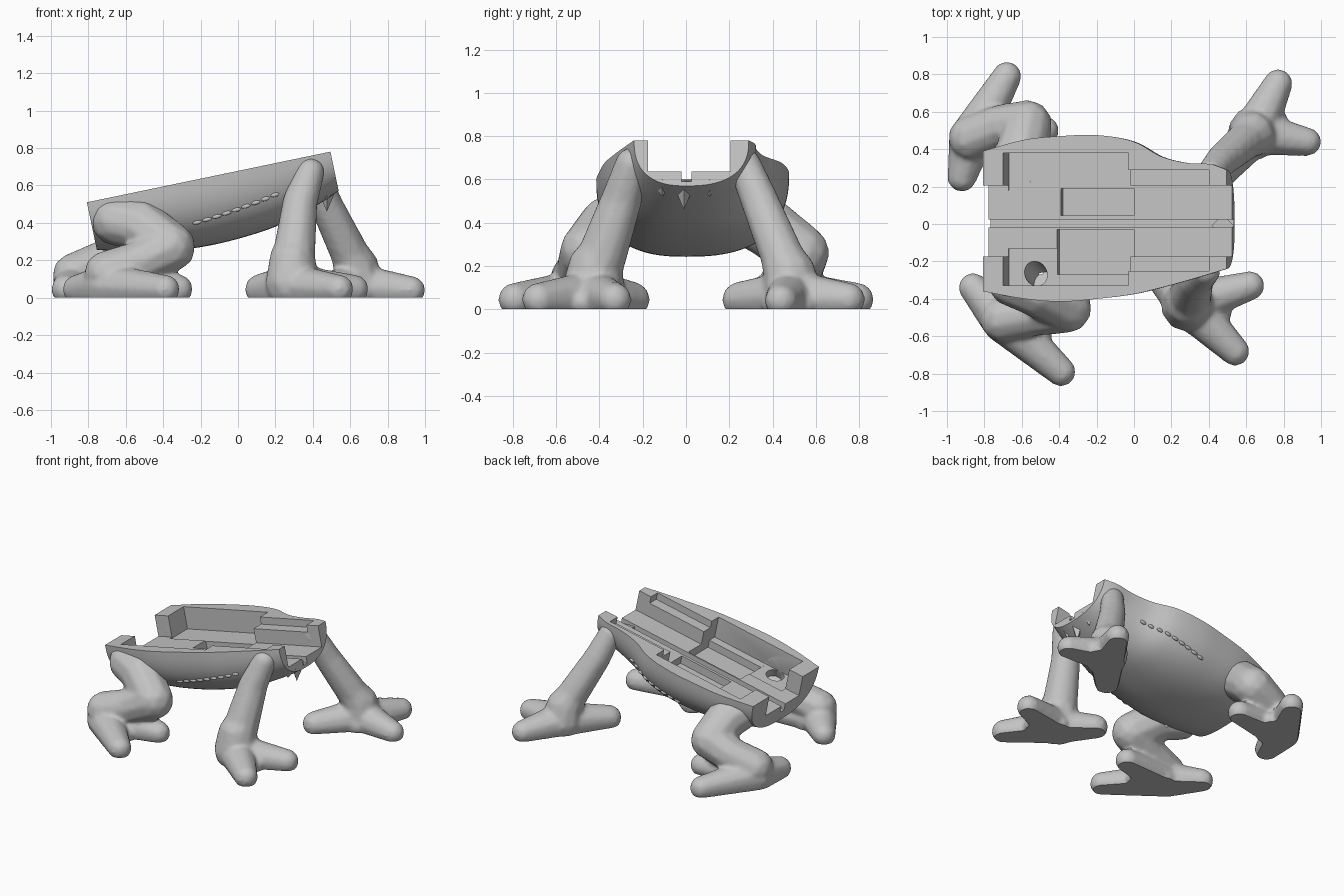
import bpy, bmesh, math
from mathutils import Matrix, Vector

if "Cube" in bpy.data.objects:
    bpy.data.objects.remove(bpy.data.objects["Cube"])

grey = bpy.data.materials.new("light grey")
grey.use_nodes = True
grey.diffuse_color = (0.55, 0.55, 0.55, 1)
grey.node_tree.nodes["Principled BSDF"].inputs["Base Color"].default_value = (0.55, 0.55, 0.55, 1)

# The shell is built in a frame tilted along its rim plane
TILT = Matrix.Translation((0, 0, 0.678)) @ Matrix.Rotation(-0.205, 4, 'Y')


def make_object(name, bm):
    bmesh.ops.recalc_face_normals(bm, faces=bm.faces)
    mesh = bpy.data.meshes.new(name)
    bm.to_mesh(mesh)
    bm.free()
    obj = bpy.data.objects.new(name, mesh)
    bpy.context.collection.objects.link(obj)
    return obj


def apply_modifiers(obj):
    graph = bpy.context.evaluated_depsgraph_get()
    mesh = bpy.data.meshes.new_from_object(obj.evaluated_get(graph))
    obj.modifiers.clear()
    obj.data = mesh


def finish(obj, angle=40):
    obj.data.materials.clear()
    obj.data.materials.append(grey)
    bpy.ops.object.select_all(action='DESELECT')
    obj.select_set(True)
    bpy.context.view_layer.objects.active = obj
    bpy.ops.object.shade_smooth_by_angle(angle=math.radians(angle))


# Shell stations: position along, right edge, left edge, depth
STATIONS = [(-0.825, -0.36, 0.39, 0.26), (-0.6, -0.40, 0.45, 0.32),
            (-0.4, -0.415, 0.47, 0.35), (-0.2, -0.40, 0.475, 0.36),
            (0.0, -0.375, 0.44, 0.35), (0.15, -0.34, 0.36, 0.33),
            (0.3, -0.30, 0.325, 0.29), (0.42, -0.265, 0.32, 0.25),
            (0.505, -0.24, 0.29, 0.215)]
POWER = 2.5


def station_at(u):
    """Smoothly blended station values at position u."""
    n = len(STATIONS)
    i = max(k for k in range(n - 1) if STATIONS[k][0] <= u)
    a, b = STATIONS[i], STATIONS[i + 1]
    before, after = STATIONS[max(i - 1, 0)], STATIONS[min(i + 2, n - 1)]
    h = b[0] - a[0]
    t = (u - a[0]) / h
    out = []
    for k in (1, 2, 3):
        m0 = (b[k] - before[k]) / (b[0] - before[0]) * h
        m1 = (after[k] - a[k]) / (after[0] - a[0]) * h
        out.append((2*t**3 - 3*t*t + 1) * a[k] + (t**3 - 2*t*t + t) * m0
                   + (3*t*t - 2*t**3) * b[k] + (t**3 - t*t) * m1)
    return out


def shell_point(u, angle):
    """Point on the rounded underside; angle runs 0 (left rim) to pi."""
    lo, hi, depth = station_at(u)
    c, s = math.cos(angle), math.sin(angle)
    y = (hi if c > 0 else -lo) * math.copysign(abs(c) ** (2 / POWER), c)
    return TILT @ Vector((u, y, -depth * max(s, 0) ** (2 / POWER)))


# Body shell loft
bm = bmesh.new()
rings = []
for i in range(37):
    u = -0.825 + 1.33 * i / 36
    rings.append([bm.verts.new(shell_point(min(u, 0.5049), math.pi * j / 40))
                  for j in range(41)])
for a, b in zip(rings, rings[1:]):
    for j in range(41):
        k = (j + 1) % 41
        bm.faces.new((a[j], a[k], b[k], b[j]))
bm.faces.new(rings[0])
bm.faces.new(rings[-1])
body = make_object("body_shell", bm)

# Cutters for the hollow interior
cutters = []


def box_cutter(u0, u1, y0, y1, z0, z1, frame=TILT):
    bm = bmesh.new()
    bmesh.ops.create_cube(bm, size=1)
    bm.transform(frame @ Matrix.Translation(((u0+u1)/2, (y0+y1)/2, (z0+z1)/2))
                 @ Matrix.Diagonal((u1-u0, y1-y0, z1-z0, 1)))
    cutters.append(make_object("cutter", bm))


def hole_cutter(center, axis, radius, length):
    bm = bmesh.new()
    bmesh.ops.create_cone(bm, cap_ends=True, segments=32, radius1=radius,
                          radius2=radius, depth=length)
    bm.transform(Matrix.Translation(center)
                 @ Vector(axis).to_track_quat('Z', 'Y').to_matrix().to_4x4())
    cutters.append(make_object("cutter", bm))


box_cutter(-0.715, -0.03, 0.18, 0.38, -0.155, 0.2)      # left pocket
box_cutter(-0.715, -0.03, -0.33, -0.13, -0.156, 0.2)    # right pocket
box_cutter(-1.0, 0.7, -0.175, 0.205, -0.148, 0.22)      # open deck
box_cutter(-0.45, -0.03, -0.27, -0.03, -0.21, 0.19)     # right sunken bay
box_cutter(-0.43, -0.03, 0.045, 0.19, -0.205, 0.18)     # left sunken bay
box_cutter(-0.04, 0.41, -0.25, 0.29, -0.05, 0.23)       # front ledges
box_cutter(-1.0, 0.7, -0.02, 0.025, -0.195, 0.24)       # centre slot
box_cutter(-2, 2, -2, 2, 0.0, 1.0)                      # everything above the rim
box_cutter(-2, 2, -2, 2, -1, 0, Matrix())               # everything below ground
hole_cutter((-0.52, -0.27, 0.40), (0.5, -0.5, -1), 0.06, 0.2)
hole_cutter((-0.62, 0.35, 0.42), (0, 1, -0.6), 0.06, 0.18)
hole_cutter((-0.56, -0.55, 0), (0, 0, 1), 0.05, 0.04)
hole_cutter((-0.78, 0.52, 0), (0, 0, 1), 0.05, 0.04)


def cut(obj):
    for c in cutters:
        mod = obj.modifiers.new("cut", 'BOOLEAN')
        mod.operation = 'DIFFERENCE'
        mod.solver = 'EXACT'
        mod.object = c
    apply_modifiers(obj)


def build_leg(name, limb, toes):
    """Limb, toes and webbing as swept balls fused into one smooth skin."""
    x, y = limb[-1][:2]
    webs = []
    for a, b in ((0, 1), (1, 2), (2, 0)):
        mid = (Vector(toes[a]) + Vector(toes[b])) / 2
        tip = Vector((x, y)).lerp(mid.xy, 0.6)
        webs.append((tip.x, tip.y, 0.03, 0.06))
    paths = [limb] + [[(x, y, 0.06, 0.125), t] for t in toes + webs]
    bm = bmesh.new()
    for path in paths:
        for p, q in zip(path, path[1:]):
            p, q = Vector(p), Vector(q)
            steps = max(3, int((q - p).length / 0.02))
            for i in range(steps + 1):
                v = p.lerp(q, i / steps)
                bmesh.ops.create_icosphere(bm, subdivisions=2, radius=v[3],
                                           matrix=Matrix.Translation(v.xyz))
    leg = make_object(name, bm)
    remesh = leg.modifiers.new("skin", 'REMESH')
    remesh.mode = 'VOXEL'
    remesh.voxel_size = 0.014
    smooth = leg.modifiers.new("smooth", 'SMOOTH')
    smooth.factor = 0.5
    smooth.iterations = 6
    apply_modifiers(leg)
    cut(leg)
    finish(leg)


# Legs: limb points and toe tips as x, y, z, radius
build_leg("rear_right_leg",
          [(-0.65, -0.31, 0.41, 0.135), (-0.52, -0.36, 0.385, 0.14),
           (-0.36, -0.45, 0.27, 0.135), (-0.52, -0.48, 0.19, 0.12),
           (-0.70, -0.51, 0.13, 0.125)],
          [(-0.39, -0.79, 0.045, 0.08), (-0.86, -0.34, 0.045, 0.08),
           (-0.32, -0.45, 0.045, 0.08)])
build_leg("rear_left_leg",
          [(-0.65, 0.31, 0.41, 0.135), (-0.60, 0.39, 0.37, 0.14),
           (-0.57, 0.53, 0.26, 0.135), (-0.72, 0.52, 0.19, 0.12),
           (-0.87, 0.46, 0.12, 0.125)],
          [(-0.68, 0.79, 0.045, 0.08), (-0.92, 0.25, 0.045, 0.08),
           (-0.48, 0.50, 0.045, 0.08)])
build_leg("front_right_leg",
          [(0.385, -0.25, 0.67, 0.08), (0.33, -0.30, 0.50, 0.098),
           (0.30, -0.39, 0.24, 0.118), (0.29, -0.42, 0.19, 0.13),
           (0.29, -0.43, 0.08, 0.15)],
          [(0.54, -0.68, 0.045, 0.08), (0.62, -0.33, 0.045, 0.08),
           (0.12, -0.25, 0.045, 0.085)])
build_leg("front_left_leg",
          [(0.41, 0.27, 0.67, 0.078), (0.47, 0.34, 0.50, 0.09),
           (0.60, 0.45, 0.23, 0.105), (0.63, 0.48, 0.16, 0.125),
           (0.64, 0.49, 0.07, 0.14)],
          [(0.77, 0.75, 0.045, 0.08), (0.925, 0.44, 0.04, 0.078),
           (0.44, 0.25, 0.045, 0.085)])

cut(body)
finish(body, 30)
for c in cutters:
    bpy.data.objects.remove(c)

# Bead rows along both flanks
for side, angle0, angle1 in (("right", 2.55, 2.70), ("left", 0.59, 0.44)):
    bm = bmesh.new()
    for i in range(9):
        t = i / 8
        spot = shell_point(-0.27 + 0.435 * t, angle0 + (angle1 - angle0) * t)
        bmesh.ops.create_uvsphere(
            bm, u_segments=12, v_segments=8, radius=0.013,
            matrix=Matrix.Translation(spot) @ TILT.to_3x3().to_4x4()
            @ Matrix.Diagonal((2, 0.8, 0.9, 1)))
    finish(make_object(side + "_bead_row", bm))

# Pointed ridges under the front lip
for name, y, drop in (("middle", -0.01, 0.14), ("left", 0.11, 0.08), ("right", -0.11, 0.08)):
    bm = bmesh.new()
    bmesh.ops.create_cone(bm, cap_ends=True, segments=4, radius1=0.06,
                          radius2=0.0, depth=drop)
    bm.transform(Matrix.Translation((0.475, y, 0.6 - drop / 2))
                 @ Matrix.Rotation(math.pi, 4, 'X'))
    finish(make_object(name + "_lip_ridge", bm), 20)
